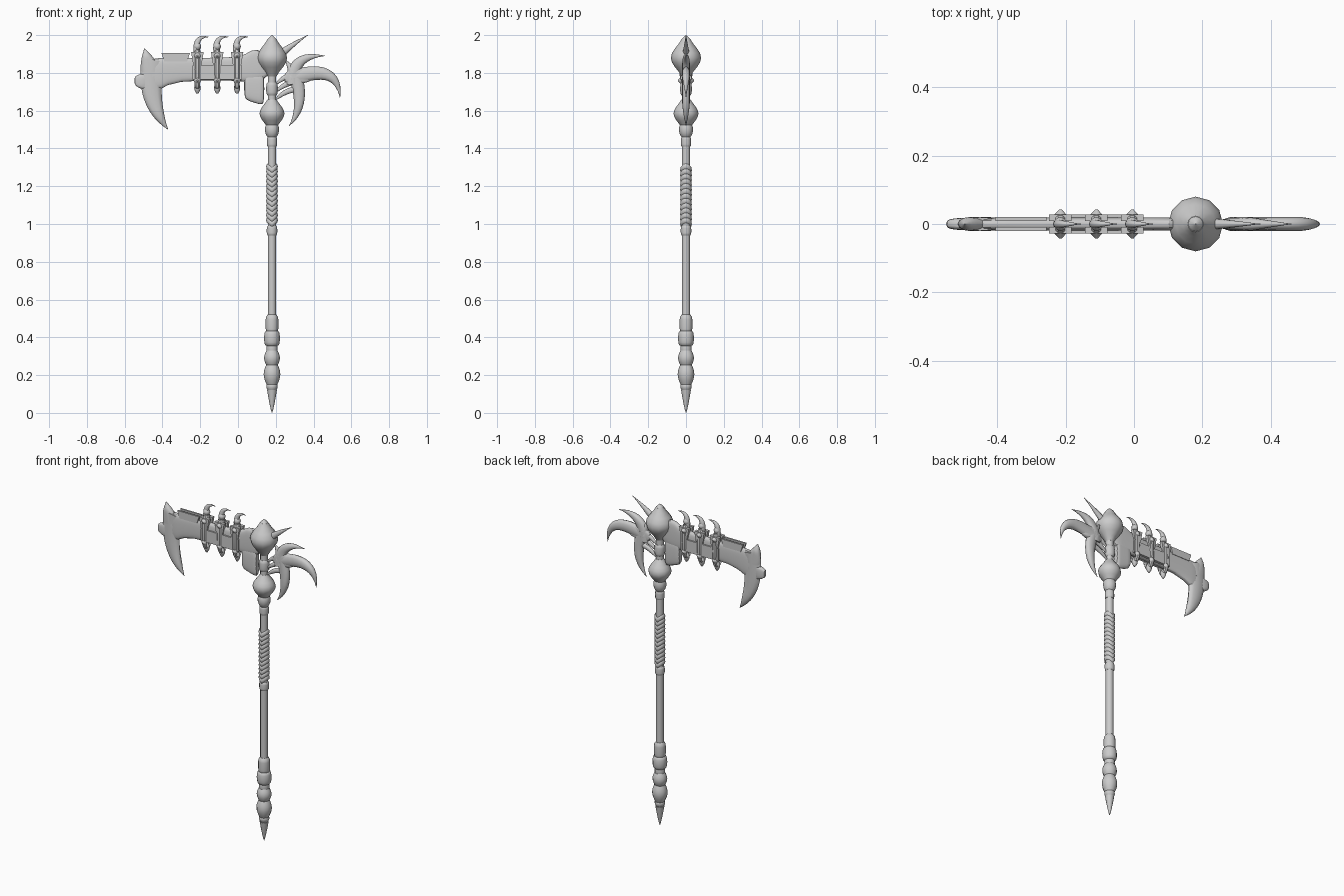
import bpy, bmesh, math
from mathutils import Vector

cube = bpy.data.objects.get("Cube")
if cube:
    bpy.data.objects.remove(cube)

GREY = (0.6, 0.6, 0.6, 1)
metal = bpy.data.materials.new("grey metal")
metal.use_nodes = True
metal.diffuse_color = GREY
metal.node_tree.nodes["Principled BSDF"].inputs["Base Color"].default_value = GREY

POLE_X = 0.18
CLIPS = [-0.215, -0.11, -0.005]
HALF_DEPTH = 0.02


def oval(count, power=1):
    """Points of a unit circle; a power below one makes it squarer."""
    points = []
    for i in range(count):
        angle = math.tau * i / count
        c, s = math.cos(angle), math.sin(angle)
        points.append((math.copysign(abs(c) ** power, c), math.copysign(abs(s) ** power, s)))
    return points


def skin(name, rings, closed=False):
    """Join equal rings of points into one surface, capped unless closed."""
    bm = bmesh.new()
    loops = [[bm.verts.new(point) for point in ring] for ring in rings]
    pairs = list(zip(loops, loops[1:]))
    if closed:
        pairs.append((loops[-1], loops[0]))
    else:
        bm.faces.new(loops[0])
        bm.faces.new(loops[-1])
    for a, b in pairs:
        for i in range(len(a)):
            bm.faces.new((a[i - 1], a[i], b[i], b[i - 1]))
    bmesh.ops.recalc_face_normals(bm, faces=bm.faces)
    mesh = bpy.data.meshes.new(name)
    bm.to_mesh(mesh)
    bm.free()
    mesh.materials.append(metal)
    obj = bpy.data.objects.new(name, mesh)
    bpy.context.collection.objects.link(obj)
    bpy.ops.object.select_all(action="DESELECT")
    obj.select_set(True)
    bpy.context.view_layer.objects.active = obj
    bpy.ops.object.shade_smooth_by_angle(angle=math.radians(40))
    return obj


def lathe(name, low, high, shape, x=POLE_X, steps=8):
    """Turn a radius rule of 0..1 about an upright axis."""
    rings = []
    for i in range(steps + 1):
        t = i / steps
        z = low + (high - low) * t
        rings.append([(x + shape(t) * c, shape(t) * s, z) for c, s in oval(12)])
    return skin(name, rings)


def bead(name, low, high, radius, waist=0.023, power=1, x=POLE_X):
    """Bulge between two waists; a small power gives a straight collar."""
    return lathe(name, low, high,
                 lambda t: waist + (radius - waist) * max(0, math.sin(math.pi * t)) ** power, x)


def slab(name, spans):
    """Rounded bar through upright sections (x, top, bottom)."""
    rings = []
    for x, top, bottom in spans:
        middle, half = (top + bottom) / 2, (top - bottom) / 2
        depth = min(HALF_DEPTH, half / 2)
        rings.append([(x, depth * c, middle + half * s) for c, s in oval(16, 0.6)])
    obj = skin(name, rings)
    obj.modifiers.new("round", "SUBSURF")
    return obj


def spike(name, start, bend, end, width, taper=1.3, steps=12):
    """Flattened horn along a bent path in the x-z plane."""
    start, bend, end = Vector(start), Vector(bend), Vector(end)
    rings = []
    for i in range(steps + 1):
        t = i / steps
        a, b = start.lerp(bend, t), bend.lerp(end, t)
        centre, along = a.lerp(b, t), (b - a).normalized()
        half = max(width * (1 - t ** taper), 0.001)
        depth = min(HALF_DEPTH, half * 0.8)
        rings.append([(centre.x - along.y * half * c, depth * s, centre.y + along.x * half * c)
                      for c, s in oval(12, 0.9)])
    return skin(name, rings)


def plate(name, x, low, high, foot, head, inner, outer):
    """Upright plate with its own half widths at foot and head."""
    outline = [(x - foot, low), (x + foot, low), (x + head, high), (x - head, high)]
    return skin(name, [[(px, y, pz) for px, pz in outline] for y in (inner, outer)])


# Pole from the pointed foot to the head
lathe("shaft", 0.4, 1.85, lambda t: 0.022)
lathe("foot_point", 0, 0.12, lambda t: 0.001 + 0.025 * t ** 0.8)
bead("foot_ring", 0.12, 0.16, 0.03)
bead("pommel_ball", 0.14, 0.27, 0.044)
bead("pommel_bead", 0.24, 0.34, 0.042)
bead("pommel_neck", 0.32, 0.36, 0.03, power=0.2)
bead("pommel_collar", 0.35, 0.44, 0.042, power=0.3)
bead("pommel_sleeve", 0.42, 0.52, 0.034, power=0.2)
bead("lower_grip_collar", 0.94, 0.99, 0.028, power=0.2)
bead("upper_grip_collar", 1.41, 1.46, 0.027, power=0.2)
bead("neck_ring", 1.46, 1.54, 0.037, power=0.7)
bead("neck_knob", 1.51, 1.66, 0.066, power=1.3)
bead("neck_sleeve", 1.68, 1.75, 0.031, power=0.3)
bead("head_knob", 1.78, 1.98, 0.08, power=1.4)
lathe("head_cap", 1.9, 2, lambda t: 0.001 + 0.036 * (1 - t ** 4))

# Grip of stacked chevron bands
BANDS = 12
for k in range(BANDS):
    rings = []
    for c, s in oval(24):
        z = 1 + 0.31 * k / BANDS + HALF_DEPTH * abs(c)
        rings.append([(POLE_X + (0.025 + 0.006 * u) * c, (0.025 + 0.006 * u) * s, z + 0.015 * v)
                      for u, v in oval(8)])
    skin("grip_band", rings, closed=True)

# Beam, the lug beside the pole and the curved blade
slab("beam", [(-0.48, 1.88, 1.7), (-0.4, 1.88, 1.71), (-0.35, 1.88, 1.76), (0, 1.88, 1.76),
              (0.04, 1.9, 1.75), (0.1, 1.94, 1.75), (0.17, 1.88, 1.78)])
slab("lug", [(0.03, 1.8, 1.66), (0.06, 1.8, 1.65), (0.12, 1.8, 1.63), (0.14, 1.8, 1.63)])
slab("blade_nub", [(-0.55, 1.78, 1.74), (-0.53, 1.79, 1.72), (-0.47, 1.81, 1.7)])
spike("blade", (-0.45, 1.87), (-0.49, 1.65), (-0.37, 1.5), 0.058, taper=2.5)
spike("blade_horn", (-0.45, 1.78), (-0.48, 1.86), (-0.495, 1.93), 0.06, taper=1.6)

for side in (-1, 1):
    # Grooved rim on top, rail below and posts that leave tapered windows
    inner, outer = side * 0.009, side * 0.028
    plate("top_rim", -0.33, 1.86, 1.905, 0.06, 0.075, inner, side * HALF_DEPTH)
    plate("side_rail", -0.11, 1.765, 1.84, 0.13, 0.13, inner, outer)
    for x in CLIPS:
        plate("side_post", x, 1.83, 1.91, 0.02, 0.033, inner, outer)

# Clips: strap, studs, collar, curled claw and hanging tail
for x in CLIPS:
    rings = []
    for c, s in oval(16, 0.6):
        rings.append([(x + 0.014 * u, (0.028 + 0.007 * v) * c, 1.82 + (0.1 + 0.007 * v) * s)
                      for u, v in oval(6)])
    skin("clip_strap", rings, closed=True)
    for z in (1.76, 1.89):
        for side in (-1, 1):
            skin("clip_stud", [[(x + r * c, side * y, z + r * s) for c, s in oval(8)]
                               for r, y in ((HALF_DEPTH, 0.025), (0.004, 0.042))])
    bead("clip_collar", 1.92, 1.96, HALF_DEPTH, waist=0.01, x=x)
    bead("clip_drop", 1.69, 1.75, 0.017, waist=0.005, x=x)
    spike("clip_claw", (x, 1.9), (x - 0.02, 2), (x + 0.06, 1.99), 0.018, taper=2)

# Fan of spikes behind the pole
slab("fan_core", [(0.24, 1.79, 1.75), (0.28, 1.83, 1.74), (0.34, 1.83, 1.74), (0.4, 1.8, 1.76)])
spike("top_spike", (0.19, 1.87), (0.27, 1.94), (0.37, 2), 0.025)
spike("upper_spike", (0.29, 1.74), (0.28, 1.9), (0.46, 1.89), 0.036, taper=2)
spike("long_spike", (0.28, 1.77), (0.53, 1.86), (0.54, 1.67), 0.04, taper=2)
spike("lower_spike", (0.3, 1.8), (0.36, 1.62), (0.27, 1.52), 0.035, taper=2)
spike("side_barb", (0.3, 1.78), (0.28, 1.83), (0.25, 1.87), 0.03)

# Tendrils that tie the fan to the pole
for rise in (0, 0.04, 0.08):
    spike("tendril", (0.32, 1.71 + rise), (0.26, 1.72 + rise), (0.19, 1.65 + rise), 0.015, taper=4)
